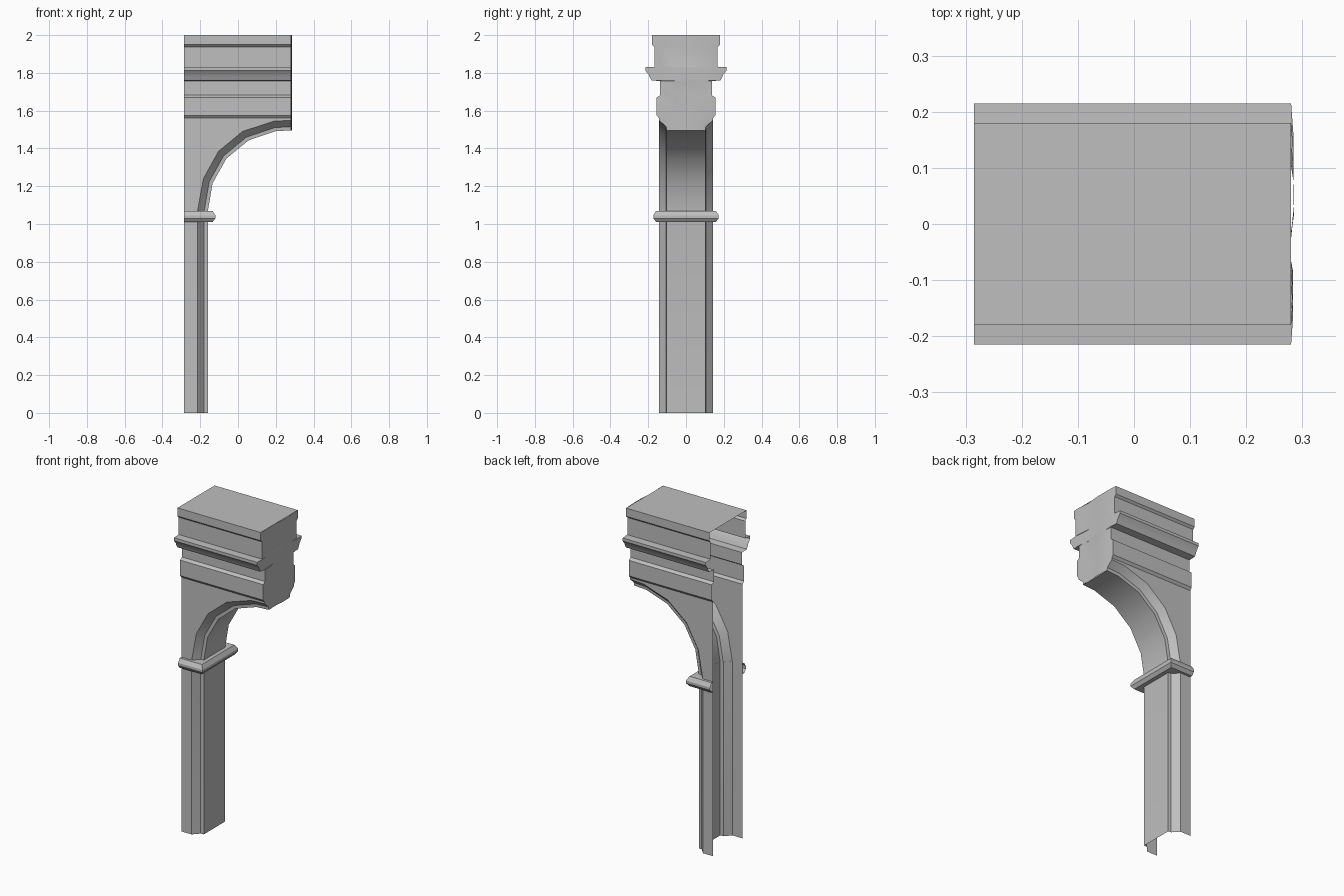
import bpy, bmesh, math

if "Cube" in bpy.data.objects:
    bpy.data.objects.remove(bpy.data.objects["Cube"])

XL, XR = -0.285, 0.28          # open end and broken end
stone = bpy.data.materials.new("grey stone")
stone.diffuse_color = (0.52, 0.52, 0.52, 1)
stone.use_nodes = True
stone.node_tree.nodes["Principled BSDF"].inputs["Base Color"].default_value = stone.diffuse_color


def make(name, faces):
    """Mesh object from a list of polygons given as point lists."""
    bm = bmesh.new()
    for pts in faces:
        bm.faces.new([bm.verts.new(p) for p in pts])
    bmesh.ops.remove_doubles(bm, verts=bm.verts, dist=0.0005)
    bmesh.ops.recalc_face_normals(bm, faces=bm.faces)
    me = bpy.data.meshes.new(name)
    bm.to_mesh(me)
    bm.free()
    me.materials.append(stone)
    ob = bpy.data.objects.new(name, me)
    bpy.context.collection.objects.link(ob)
    bpy.ops.object.select_all(action='DESELECT')
    ob.select_set(True)
    bpy.context.view_layer.objects.active = ob
    bpy.ops.object.shade_smooth_by_angle(angle=math.radians(30))
    return ob


def loft(rows):
    """Quads between successive rows of points."""
    return [[a[i], a[i + 1], b[i + 1], b[i]]
            for a, b in zip(rows, rows[1:]) for i in range(len(a) - 1)]


# Cornice and frieze profile: half depth, height
profile = [(0.18, 2.0), (0.18, 1.95), (0.168, 1.938), (0.168, 1.832),
           (0.215, 1.83), (0.215, 1.812), (0.197, 1.79), (0.19, 1.773),
           (0.183, 1.76), (0.137, 1.757), (0.137, 1.682), (0.155, 1.67),
           (0.155, 1.575), (0.143, 1.56)]
outline = [(-h, z) for h, z in reversed(profile)] + profile
make("entablature", loft([[(x, y, z) for y, z in outline] for x in (XL, XR)]))

# Arch edge curves, starting at the foot of the post
outer = [(-0.215, 0), (-0.215, 1.066), (-0.183, 1.241), (-0.103, 1.385),
         (0.024, 1.49), (0.188, 1.544), (XR, 1.549)]
inner = [(-0.16, 0), (-0.16, 1.066), (-0.135, 1.215), (-0.061, 1.347),
         (0.056, 1.443), (0.198, 1.491), (XR, 1.496)]
middle = [(a + (c - a) * 0.64, b + (d - b) * 0.64)
          for (a, b), (c, d) in zip(outer, inner)]
edges = [(outer, 0.143), (middle, 0.105), (inner, 0.103)]

# Side walls with the spandrel above the arch
for name, side in (("front_wall", -1), ("back_wall", 1)):
    pts = [(XL, 0)] + outer + [(XR, 1.56), (XL, 1.56)]
    wall = make(name, [[(x, side * 0.143, z) for x, z in pts]])
    if wall.data.polygons[0].normal.y * side < 0:
        wall.data.flip_normals()

# Chamfers and soffit running up the post and round the arch
ring = [(c, -h) for c, h in edges] + [(c, h) for c, h in reversed(edges)]
soffit = make("post_and_arch_soffit",
              loft([[(c[i][0], y, c[i][1]) for c, y in ring]
                    for i in range(len(outer))]))

# Impost band: three-sided moulding with flat ledges to the post
section = [(XL, -0.143)] + [(c[0][0], y) for c, y in ring] + [(XL, 0.143)]
levels = [(0.015, 1.01), (0.0, 1.03), (0.0, 1.046), (0.015, 1.07)]


def band(inset, z):
    x, y = -0.12 - inset, 0.173 - inset
    return [(XL, -y, z), (x, -y, z), (x, y, z), (XL, y, z)]


faces = loft([band(*lv) for lv in levels])
for lv in (levels[0], levels[-1]):
    faces.append(band(*lv) + [(x, y, lv[1]) for x, y in reversed(section)])
make("impost_band", faces)

# Uneven broken end closing the right side
cap = profile + [(0.143, 1.549), (0.105, 1.515), (0.103, 1.496)]
wobble = [(-1, 0), (-0.8, 0.003), (-0.38, -0.005), (0.15, 0.005),
          (0.75, 0.004), (1, 0)]
end = make("broken_end", loft([[(XR + dx, f * h, z) for f, dx in wobble]
                               for h, z in cap]))

# Outward orientation for the open sheets
for ob in (end, soffit):
    if sum(p.normal.x * p.area for p in ob.data.polygons) < 0:
        ob.data.flip_normals()
